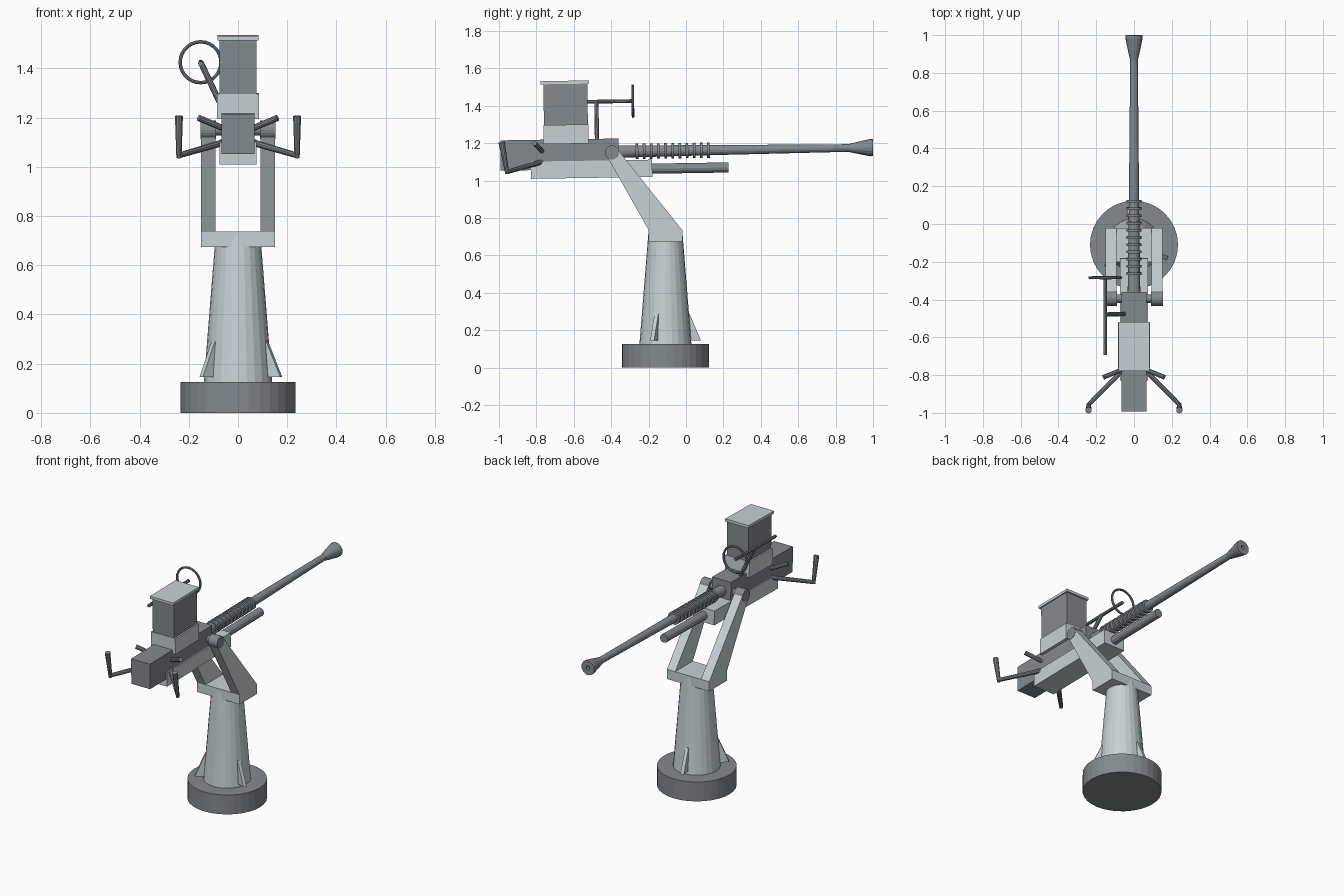
import bpy, bmesh, math
from mathutils import Matrix, Vector

if "Cube" in bpy.data.objects:
    bpy.data.objects.remove(bpy.data.objects["Cube"])

PIVOT = Vector((0, -0.395, 1.15))
# the gun is tipped up slightly about its trunnions
TILT = Matrix.Translation(PIVOT) @ Matrix.Rotation(math.radians(0.9), 4, 'X') @ Matrix.Translation(-PIVOT)
FLAT = Matrix.Identity(4)


def paint(name, rgb):
    mat = bpy.data.materials.new(name)
    mat.diffuse_color = (*rgb, 1)
    mat.use_nodes = True
    mat.node_tree.nodes["Principled BSDF"].inputs["Base Color"].default_value = mat.diffuse_color
    return mat


LIGHT = paint("light_grey_paint", (0.57, 0.64, 0.665))
DARK = paint("gunmetal", (0.225, 0.255, 0.272))
LIGHT_PARTS = ("pedestal", "yoke", "cradle", "magazine_collar", "magazine_lid")


def finish(name, bm, m):
    bmesh.ops.transform(bm, matrix=m, verts=bm.verts)
    bmesh.ops.recalc_face_normals(bm, faces=bm.faces)
    me = bpy.data.meshes.new(name)
    bm.to_mesh(me)
    bm.free()
    me.materials.append(LIGHT if name.startswith(LIGHT_PARTS) else DARK)
    ob = bpy.data.objects.new(name, me)
    bpy.context.collection.objects.link(ob)
    return ob


def box(name, x, y, z, m=FLAT):
    bm = bmesh.new()
    bmesh.ops.create_cube(bm, size=1)
    for v in bm.verts:
        v.co = [lo + (c + 0.5) * (hi - lo) for c, (lo, hi) in zip(v.co, (x, y, z))]
    return finish(name, bm, m)


def rod(name, a, b, r1, r2, n=12, m=FLAT):
    a, b = Vector(a), Vector(b)
    d = b - a
    bm = bmesh.new()
    bmesh.ops.create_cone(bm, cap_ends=True, segments=n, radius1=r1, radius2=r2, depth=d.length)
    rot = d.to_track_quat('Z', 'Y').to_matrix().to_4x4()
    return finish(name, bm, m @ Matrix.Translation((a + b) / 2) @ rot)


def plate(name, pts, lo, hi, m=FLAT):
    """Extrude a (y, z) profile along x."""
    bm = bmesh.new()
    f = bm.faces.new([bm.verts.new((lo, y, z)) for y, z in pts])
    ext = bmesh.ops.extrude_face_region(bm, geom=[f])['geom']
    bmesh.ops.translate(bm, vec=(hi - lo, 0, 0), verts=[g for g in ext if isinstance(g, bmesh.types.BMVert)])
    return finish(name, bm, m)


def lathe(name, prof, n, m):
    """Spin an (r, y) profile around the y axis."""
    bm = bmesh.new()
    rings = [[bm.verts.new((r * math.cos(2 * math.pi * i / n), y, r * math.sin(2 * math.pi * i / n)))
              for i in range(n)] for r, y in prof]
    for a, b in zip(rings, rings[1:]):
        for i in range(n):
            bm.faces.new((a[i], a[(i + 1) % n], b[(i + 1) % n], b[i]))
    bm.faces.new(rings[0])
    bm.faces.new(rings[-1])
    return finish(name, bm, m)


# pedestal
rod("base_drum", (0, -0.11, 0), (0, -0.11, 0.125), 0.233, 0.233, 32)
rod("pedestal", (0, -0.11, 0.125), (0, -0.11, 0.735), 0.139, 0.09, 24)
for k in range(3):
    m = Matrix.Translation((0, -0.11, 0)) @ Matrix.Rotation(math.radians(-112 + 120 * k), 4, 'Z')
    plate("pedestal_gusset", [(0.1, 0.145), (0.19, 0.145), (0.128, 0.29), (0.1, 0.29)], -0.011, 0.011, m)

# yoke with dark trunnion bosses at the arm tips
box("yoke_crossbar", (-0.149, 0.149), (-0.2, -0.02), (0.675, 0.737))
cap = [(PIVOT.y + 0.034 * math.cos(math.radians(t)), PIVOT.z + 0.034 * math.sin(math.radians(t)))
       for t in range(32, 213, 20)]
arm = [(-0.2, 0.675), (-0.02, 0.675), (-0.02, 0.735)] + cap + [(-0.2, 0.735)]
for s in (-1, 1):
    plate("yoke_arm", arm, s * 0.092, s * 0.151)
    rod("trunnion_boss", (s * 0.09, *PIVOT.yz), (s * 0.153, *PIVOT.yz), 0.038, 0.038, 20)
rod("trunnion_pin", (-0.1, *PIVOT.yz), (0.1, *PIVOT.yz), 0.022, 0.022, 16)

# receiver and magazine
box("receiver", (-0.067, 0.067), (-0.992, -0.36), (1.062, 1.224), TILT)
box("cradle", (-0.075, 0.075), (-0.83, -0.182), (1.016, 1.108), TILT)
box("magazine_collar", (-0.086, 0.086), (-0.76, -0.52), (1.2, 1.302), TILT)
box("magazine", (-0.076, 0.076), (-0.757, -0.522), (1.29, 1.525), TILT)
box("magazine_lid", (-0.083, 0.083), (-0.772, -0.512), (1.52, 1.537), TILT)

# barrel, muzzle with bore, cooling rings, recoil tube
BARREL = TILT @ Matrix.Translation((0, 0, 1.154))
lathe("barrel", [(0.034, -0.38), (0.032, -0.27), (0.027, 0.12), (0.02, 0.9)], 16, BARREL)
lathe("muzzle_cone", [(0.021, 0.87), (0.026, 0.89), (0.046, 0.985), (0.046, 1.0),
                      (0.012, 1.0), (0.011, 0.96)], 16, BARREL)
for k in range(11):
    y = -0.262 + 0.0382 * k
    lathe("cooling_ring", [(0.041, y - 0.007), (0.041, y + 0.007)], 16, BARREL)
rod("recoil_tube", (0, -0.2, 1.06), (0, 0.225, 1.06), 0.027, 0.027, 12, TILT)

# control handles
for s in (-1, 1):
    elbow = (s * 0.24, -0.957, 1.055)
    rod("handle_arm", (s * 0.05, -0.765, 1.107), elbow, 0.014, 0.012, 10, TILT)
    rod("hand_grip", (s * 0.24, -0.957, 1.045), (s * 0.24, -0.985, 1.215), 0.011, 0.017, 10, TILT)
    rod("cocking_lever", (s * 0.05, -0.765, 1.158), (s * 0.16, -0.81, 1.205), 0.012, 0.013, 10, TILT)

# ring sight
rod("sight_post", (-0.045, -0.475, 1.2), (-0.152, -0.475, 1.427), 0.012, 0.012, 10, TILT)
rod("sight_bar", (-0.152, -0.69, 1.423), (-0.152, -0.28, 1.423), 0.01, 0.01, 10, TILT)
bpy.ops.mesh.primitive_torus_add(major_radius=0.083, minor_radius=0.007, major_segments=28, minor_segments=8)
ring = bpy.context.object
ring.name = "sight_ring"
ring.data.transform(TILT @ Matrix.Translation((-0.152, -0.28, 1.423)) @ Matrix.Rotation(math.pi / 2, 4, 'X'))
ring.data.materials.append(DARK)
